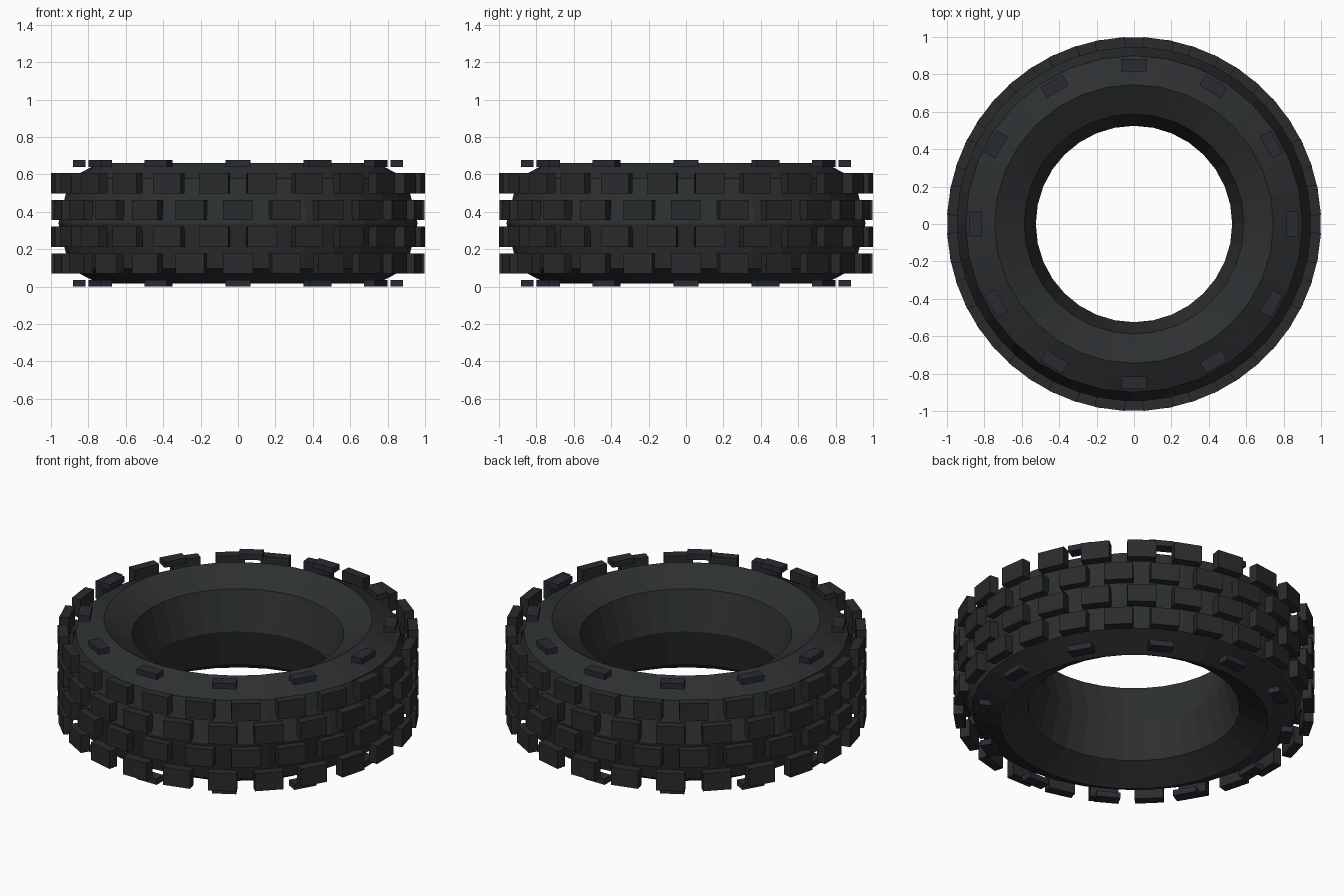
import bpy, bmesh, math
from mathutils import Matrix, Vector

if "Cube" in bpy.data.objects:
    bpy.data.objects.remove(bpy.data.objects["Cube"])

MID = 0.338  # mid height of the tyre


def material(name, colour):
    m = bpy.data.materials.new(name)
    m.diffuse_color = (*colour, 1)
    m.use_nodes = True
    m.node_tree.nodes["Principled BSDF"].inputs["Base Color"].default_value = m.diffuse_color
    return m


def finish(name, bm, mat):
    bmesh.ops.recalc_face_normals(bm, faces=bm.faces)
    mesh = bpy.data.meshes.new(name)
    bm.to_mesh(mesh)
    bm.free()
    mesh.materials.append(mat)
    ob = bpy.data.objects.new(name, mesh)
    bpy.context.collection.objects.link(ob)
    return ob


def ring_of_boxes(name, count, radius, z, size, offset, mat):
    """Boxes around z; size is radial, tangential, vertical."""
    bm = bmesh.new()
    for i in range(count):
        turn = Matrix.Rotation(math.tau * (i + offset) / count, 4, 'Z')
        place = Matrix.Translation((radius, 0, z)) @ Matrix.Diagonal((*size, 1))
        bmesh.ops.create_cube(bm, size=1, matrix=turn @ place)
    return finish(name, bm, mat)


rubber = material("rubber", (0.026, 0.029, 0.030))
tread = material("tread_rubber", (0.022, 0.024, 0.025))
stud = material("stud_rubber", (0.022, 0.024, 0.032))

# Tyre body: upper half profile mirrored, then lathed
half = [(0.525, 0), (0.588, 0.232), (0.745, 0.322), (0.90, 0.24), (0.96, 0)]
profile = half + [(r, -h) for r, h in half[-2:0:-1]]
SEG = 32
bm = bmesh.new()
rings = []
for i in range(SEG):
    a = math.tau * i / SEG
    rings.append([bm.verts.new((r * math.cos(a), r * math.sin(a), MID + h)) for r, h in profile])
n = len(profile)
for i in range(SEG):
    p, q = rings[i], rings[(i + 1) % SEG]
    for j in range(n):
        k = (j + 1) % n
        bm.faces.new((p[j], q[j], q[k], p[k]))
finish("tyre_body", bm, rubber)

# Four staggered rows of tread blocks
for row in range(4):
    z = MID + (row - 1.5) * 0.143
    ring_of_boxes(f"tread_row_{row + 1}", 24, 0.97, z, (0.055, 0.16, 0.108),
                  0.5 * (row % 2), tread)

# Sidewall studs on both sides
for name, side in (("top_studs", 1), ("bottom_studs", -1)):
    ring_of_boxes(name, 12, 0.85, MID + side * 0.3205, (0.067, 0.135, 0.035), 0, stud)
